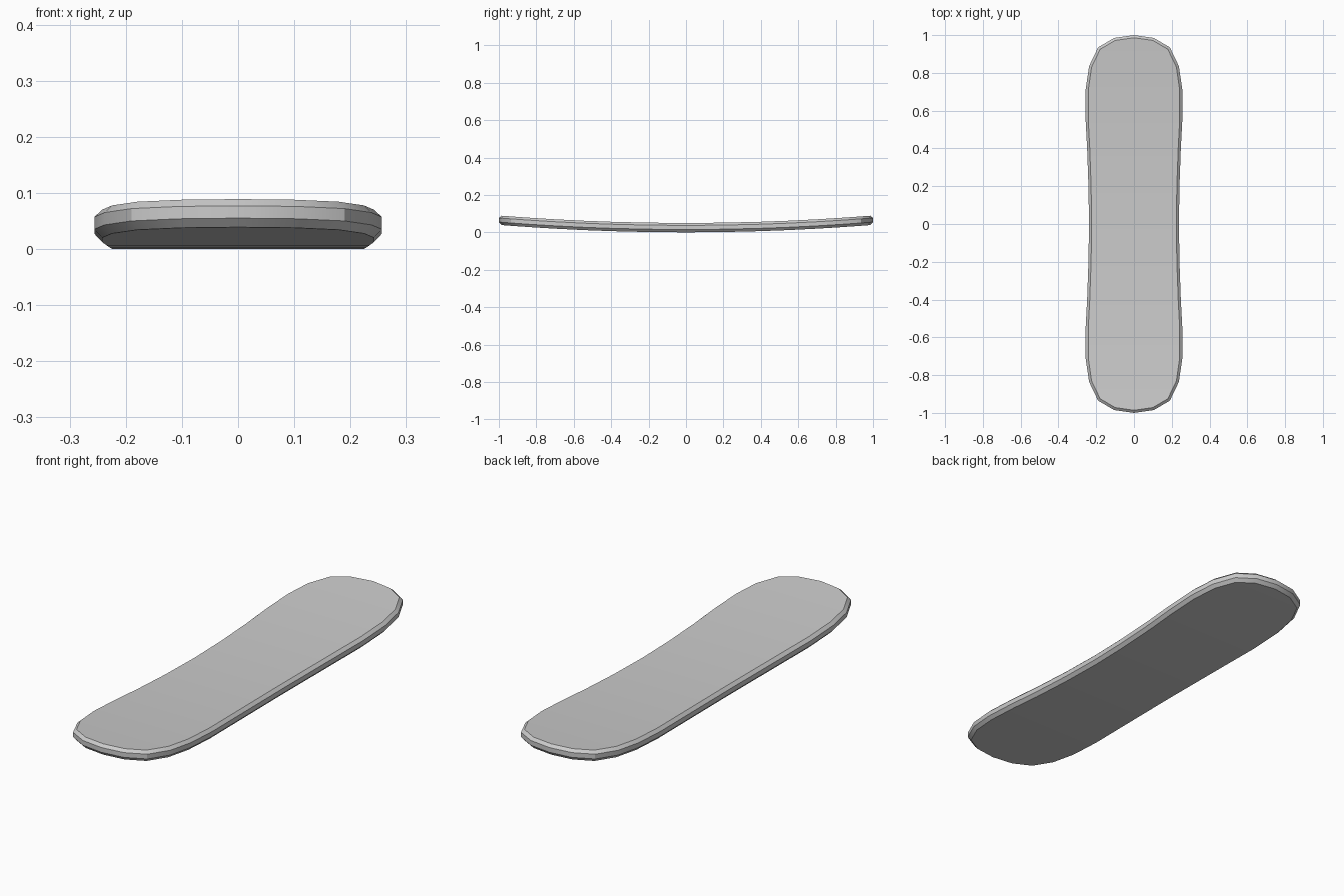
import bpy
import bmesh
import math
from mathutils import Vector

cube = bpy.data.objects.get("Cube")
if cube:
    bpy.data.objects.remove(cube, do_unlink=True)

# One plain grey for the whole deck
grey = bpy.data.materials.new("deck grey")
grey.use_nodes = True
colour = (0.6, 0.6, 0.6, 1)
grey.diffuse_color = colour
grey.node_tree.nodes["Principled BSDF"].inputs["Base Color"].default_value = colour

# Quarter outline from the waist to the tip, mirrored into a full loop
quarter = [(0.238, 0), (0.241, 0.2), (0.248, 0.4), (0.256, 0.55), (0.256, 0.71),
           (0.238, 0.835), (0.19, 0.935), (0.105, 0.985), (0, 1)]
half = [(x, -y) for x, y in quarter[:0:-1]] + quarter
outline = [Vector(p) for p in half + [(-x, y) for x, y in half[-2:0:-1]]]
count = len(outline)


def inset(distance):
    """Move the outline inward by a fixed distance."""
    points = []
    for i, p in enumerate(outline):
        a = (p - outline[i - 1]).normalized()
        b = (outline[(i + 1) % count] - p).normalized()
        inward = Vector((-a.y - b.y, a.x + b.x)).normalized()
        points.append(p + inward * distance / math.cos(a.angle(b) / 2))
    return points


# Chamfered rim: inset and height of each level, bent upward toward both ends
levels = [(0.014, 0), (0, 0.015), (0, 0.037), (0.014, 0.05)]
bm = bmesh.new()
rings = [[bm.verts.new((p.x, p.y, z + 0.04 * p.y ** 2)) for p in inset(d)]
         for d, z in levels]

for low, high in zip(rings, rings[1:]):
    for i in range(count):
        j = (i + 1) % count
        bm.faces.new((low[i], low[j], high[j], high[i]))

# Top and underside as strips across the deck
for ring in (rings[0], rings[-1]):
    for i in range(count // 2):
        corners = [ring[i], ring[i + 1], ring[-i - 1], ring[-i]]
        bm.faces.new(list(dict.fromkeys(corners)))

bmesh.ops.recalc_face_normals(bm, faces=bm.faces)
mesh = bpy.data.meshes.new("deck")
bm.to_mesh(mesh)
bm.free()
mesh.materials.append(grey)

deck = bpy.data.objects.new("deck", mesh)
bpy.context.collection.objects.link(deck)
bpy.ops.object.select_all(action="DESELECT")
deck.select_set(True)
bpy.context.view_layer.objects.active = deck
bpy.ops.object.shade_smooth_by_angle(angle=math.radians(30))
